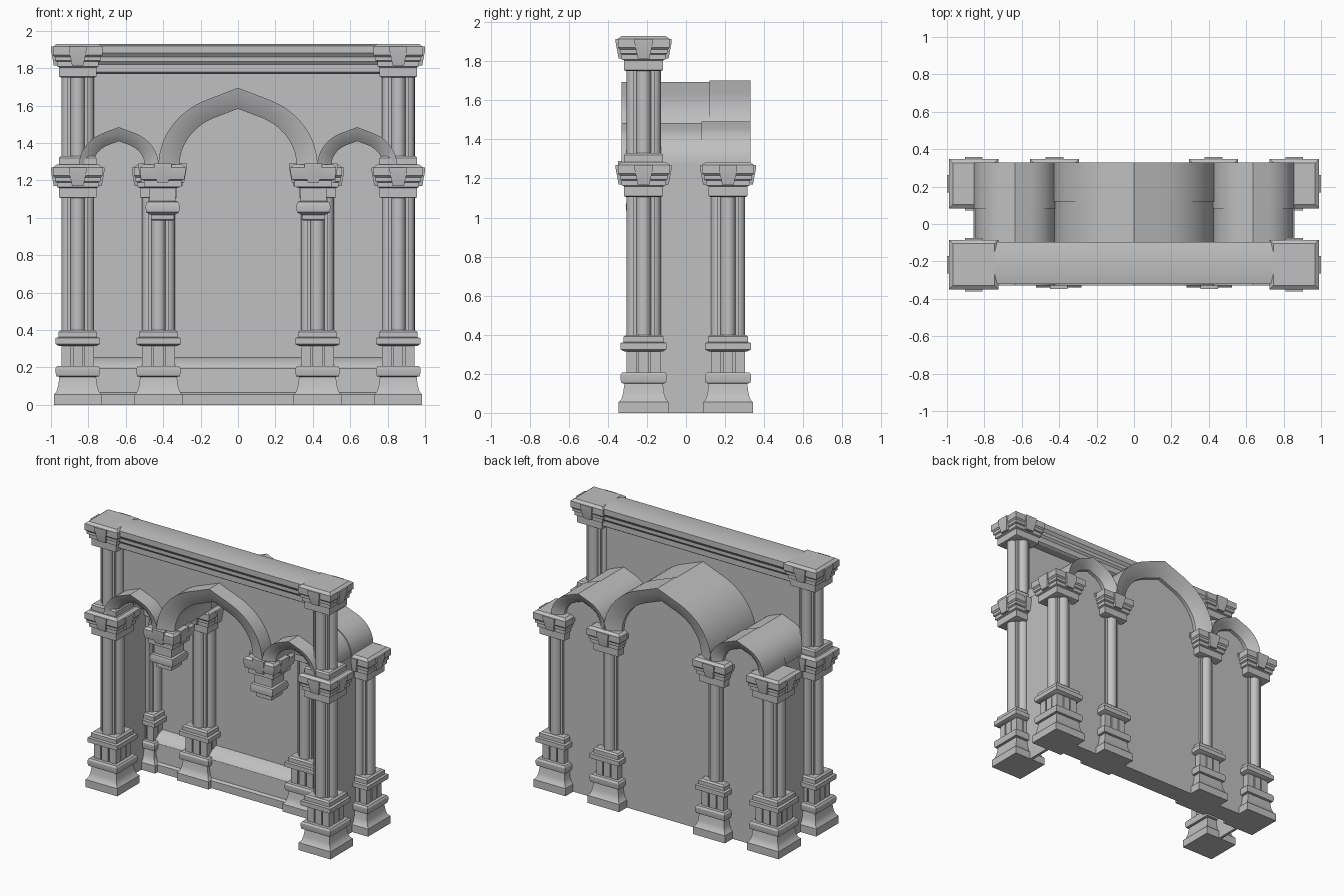
import bpy, bmesh, math
from mathutils import Matrix, Vector

old = bpy.data.objects.get("Cube")
if old:
    bpy.data.objects.remove(old, do_unlink=True)

stone = bpy.data.materials.new("grey_stone")
stone.use_nodes = True
GREY = (0.53, 0.53, 0.53, 1)
stone.diffuse_color = GREY
stone.node_tree.nodes["Principled BSDF"].inputs["Base Color"].default_value = GREY

FRONT, BACK = -0.217, 0.215    # y of the two column rows
OUTER, INNER = 0.857, 0.425    # x of the columns
SPRING = 1.28                  # height where the arches start


def finish(bm, name):
    bmesh.ops.recalc_face_normals(bm, faces=bm.faces)
    mesh = bpy.data.meshes.new(name)
    bm.to_mesh(mesh)
    bm.free()
    mesh.materials.append(stone)
    mesh.polygons.foreach_set("use_smooth", [True] * len(mesh.polygons))
    mesh.set_sharp_from_angle(angle=math.radians(30))
    obj = bpy.data.objects.new(name, mesh)
    bpy.context.collection.objects.link(obj)
    return obj


def stack(bm, x, y, z, rings):
    """Closed rectangular tower through (half_x, half_y, height) rings."""
    loops = [[bm.verts.new((x + sx * hx, y + sy * hy, z + h))
              for sx, sy in ((-1, -1), (1, -1), (1, 1), (-1, 1))] for hx, hy, h in rings]
    for a, b in zip(loops, loops[1:]):
        for i in range(4):
            j = (i + 1) % 4
            bm.faces.new((a[i], a[j], b[j], b[i]))
    bm.faces.new(loops[0][::-1])
    bm.faces.new(loops[-1])


def square(bm, x, y, z, profile):
    stack(bm, x, y, z, [(r, r, h) for r, h in profile])


def keystones(bm, x, y, z, reach):
    """Tapered blocks standing out of all four sides of a capital."""
    wide, narrow = (reach, 0.047), (reach - 0.015, 0.03)
    stack(bm, x, y, z, [(*narrow, 0.065), (*wide, 0.145), (*wide, 0.165)])
    stack(bm, x, y, z, [(*narrow[::-1], 0.065), (*wide[::-1], 0.145), (*wide[::-1], 0.165)])


def capital(bm, x, y, z):
    square(bm, x, y, z, [(0.088, 0), (0.1, 0.005), (0.1, 0.055), (0.112, 0.06), (0.112, 0.085),
                         (0.122, 0.09), (0.122, 0.11), (0.132, 0.12), (0.132, 0.165), (0.112, 0.18)])
    keystones(bm, x, y, z, 0.143)


def shaft(bm, x, y, low, high):
    """Four clustered round shafts around a square core."""
    square(bm, x, y, 0, [(0.055, low), (0.055, high)])
    for k in range(4):
        a = k * math.pi / 2
        place = Matrix.Translation((x + 0.05 * math.cos(a), y + 0.05 * math.sin(a), (low + high) / 2))
        bmesh.ops.create_cone(bm, cap_ends=True, segments=20, radius1=0.038, radius2=0.038,
                              depth=high - low, matrix=place)


def pedestal(bm, x, y):
    square(bm, x, y, 0, [(0.128, 0), (0.128, 0.055), (0.114, 0.07), (0.105, 0.1), (0.098, 0.15),
                         (0.114, 0.153), (0.118, 0.17), (0.118, 0.195), (0.11, 0.207)])
    square(bm, x, y, 0, [(0.075, 0.2), (0.075, 0.33)])
    for i in (-1, 0, 1):
        for j in (-1, 0, 1):
            if i or j:
                square(bm, x + i * 0.061, y + j * 0.061, 0, [(0.026, 0.2), (0.026, 0.33)])
    square(bm, x, y, 0, [(0.1, 0.315), (0.118, 0.325), (0.118, 0.358), (0.102, 0.362),
                         (0.102, 0.39), (0.09, 0.4)])


def column(name, x, y, tall=False):
    bm = bmesh.new()
    pedestal(bm, x, y)
    shaft(bm, x, y, 0.39, 1.11)
    capital(bm, x, y, 1.105)
    if tall:
        square(bm, x, y, 0, [(0.1, 1.28), (0.1, 1.32), (0.09, 1.33)])
        shaft(bm, x, y, 1.32, 1.76)
        capital(bm, x, y, 1.75)
    finish(bm, name)


def pendant(name, x):
    bm = bmesh.new()
    square(bm, x, FRONT, 0, [(0.05, 0.985), (0.062, 0.99), (0.062, 1.015), (0.088, 1.03), (0.092, 1.06),
                             (0.085, 1.085), (0.07, 1.09), (0.07, 1.16), (0.1, 1.165), (0.1, 1.2),
                             (0.115, 1.205), (0.122, 1.24), (0.122, 1.27), (0.105, 1.285)])
    keystones(bm, x, FRONT, 1.125, 0.13)
    finish(bm, name)


def arch_line(cx, half, rise, steps=14):
    """Rounded arch that runs straight into a point at the crown."""
    top = math.radians(67)
    angles = [top * i / steps for i in range(steps + 1)]
    side = [(half * math.cos(a), rise * math.sin(top) * math.sin(a)) for a in angles]
    pts = [(-x, z) for x, z in side] + [(0, rise)] + side[::-1]
    return [(cx + x, SPRING + z) for x, z in pts]


def vault(name, cx, half, rise, thick, y0, y1, front_slope, back_slope):
    """Hollow arched rib whose open ends splay inwards."""
    rows = [(0, y0), (0.5, y0 + front_slope * 0.35), (1, y0 + front_slope),
            (1, y1 - back_slope), (0.5, y1 - back_slope * 0.35), (0, y1)]
    bm = bmesh.new()
    strips = [[bm.verts.new((x, y, z)) for x, z in arch_line(cx, half - t * thick, rise - t * thick)]
              for t, y in rows]
    n = len(rows)
    for k in range(n):
        a, b = strips[k], strips[(k + 1) % n]
        for i in range(len(a) - 1):
            bm.faces.new((a[i], a[i + 1], b[i + 1], b[i]))
    bm.faces.new([s[0] for s in strips])
    bm.faces.new([s[-1] for s in strips])
    finish(bm, name)


def slab(name, outline, move):
    """Flat outline pushed along a vector."""
    bm = bmesh.new()
    face = bm.faces.new([bm.verts.new(p) for p in outline])
    ext = bmesh.ops.extrude_face_region(bm, geom=[face])
    bmesh.ops.translate(bm, vec=Vector(move),
                        verts=[v for v in ext["geom"] if isinstance(v, bmesh.types.BMVert)])
    bmesh.ops.triangulate(bm, faces=[f for f in bm.faces if len(f.verts) > 4])
    return finish(bm, name)


# Columns and hanging pendants
for side, s in (("left", 1), ("right", -1)):
    column(f"front_column_{side}", s * OUTER, FRONT, tall=True)
    column(f"back_outer_column_{side}", s * OUTER, BACK)
    column(f"back_inner_column_{side}", s * INNER, BACK)
    pendant(f"pendant_{side}", s * 0.403)

# Vaulted arches, each a front length and a slightly larger back length
ARCHES = [("right_arch", -0.637, 0.213, 0.205, 0.075, 0.10),
          ("centre_arch", 0, 0.425, 0.415, 0.112, 0.14),
          ("left_arch", 0.637, 0.213, 0.205, 0.075, 0.10)]
for name, cx, half, rise, thick, split in ARCHES:
    vault(name + "_front", cx, half, rise, thick, -0.33, split, 0.05, 0)
    vault(name + "_back", cx, half + 0.006, rise + 0.006, thick, split - 0.02, 0.33, 0, 0.05)

# Walls follow the middle of the ribs
middle = []
for name, cx, half, rise, thick, split in ARCHES:
    middle += arch_line(cx, half - thick / 2, rise - thick / 2)

front_edge = [(-OUTER, SPRING)] + middle + [(OUTER, SPRING), (OUTER, 1.8), (-OUTER, 1.8)]
slab("front_wall", [(x, -0.215, z) for x, z in front_edge], (0, 0.02, 0))
back_edge = [(-OUTER, 0), (-OUTER, SPRING)] + middle + [(OUTER, SPRING), (OUTER, 0)]
slab("back_wall", [(x, 0.235, z) for x, z in back_edge], (0, 0.02, 0))
for side, s in (("left", 1), ("right", -1)):
    slab(f"side_wall_{side}", [(s * OUTER, y, z) for y, z in
                               ((FRONT, 0), (BACK, 0), (BACK, SPRING), (FRONT, SPRING))],
         (-s * 0.02, 0, 0))

# Sloped plinth along the inside of the back wall
plinth = [(0.24, 0), (0.115, 0), (0.115, 0.055), (0.135, 0.065), (0.14, 0.195),
          (0.155, 0.215), (0.19, 0.24), (0.24, 0.255)]
slab("wall_plinth", [(-0.84, y, z) for y, z in plinth], (1.68, 0, 0))

# Moulded beam between the upper capitals
half_beam = [(0.07, 1.77), (0.085, 1.78), (0.085, 1.82), (0.097, 1.835), (0.097, 1.86),
             (0.112, 1.88), (0.112, 1.92), (0.06, 1.93)]
beam = [(-y, z) for y, z in half_beam] + half_beam[::-1]
slab("top_beam", [(-0.8, -0.208 + y, z) for y, z in beam], (1.6, 0, 0))
